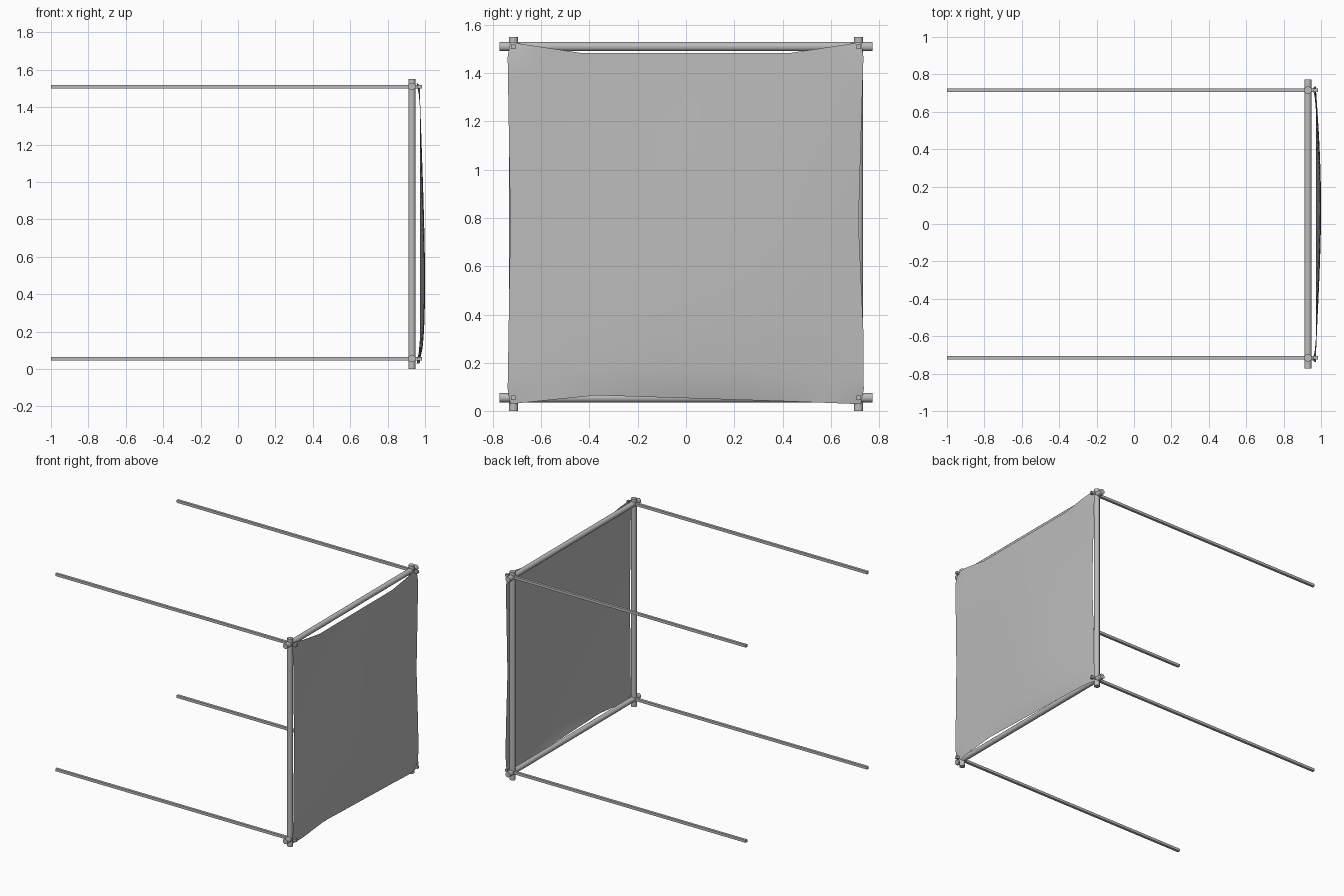
import bpy
import bmesh
import math
from mathutils import Matrix, Vector

if "Cube" in bpy.data.objects:
    bpy.data.objects.remove(bpy.data.objects["Cube"], do_unlink=True)

grey = bpy.data.materials.new("mid grey")
grey.use_nodes = True
grey.diffuse_color = (0.5, 0.5, 0.5, 1)
grey.node_tree.nodes["Principled BSDF"].inputs["Base Color"].default_value = (0.5, 0.5, 0.5, 1)


def finish(name, bm, angle):
    mesh = bpy.data.meshes.new(name)
    bm.to_mesh(mesh)
    bm.free()
    mesh.materials.append(grey)
    obj = bpy.data.objects.new(name, mesh)
    bpy.context.collection.objects.link(obj)
    bpy.ops.object.select_all(action="DESELECT")
    obj.select_set(True)
    bpy.context.view_layer.objects.active = obj
    bpy.ops.object.shade_smooth_by_angle(angle=math.radians(angle))


def bar(name, start, end, width, sides):
    """Straight prism whose flat sides line up with the axes."""
    start, end = Vector(start), Vector(end)
    axis = end - start
    radius = width / 2 / math.cos(math.pi / sides)
    bm = bmesh.new()
    bmesh.ops.create_cone(bm, cap_ends=True, segments=sides, radius1=radius,
                          radius2=radius, depth=axis.length)
    spin = Matrix.Rotation(math.pi / sides, 4, "Z")
    turn = Vector((0, 0, 1)).rotation_difference(axis).to_matrix().to_4x4()
    bm.transform(Matrix.Translation((start + end) / 2) @ turn @ spin)
    finish(name, bm, 50)


def along(points, t):
    """Piecewise linear lookup."""
    for (a, va), (b, vb) in zip(points, points[1:]):
        if t <= b:
            return va + (vb - va) * (t - a) / (b - a)
    return points[-1][1]


# Frame tubes and long rods
POST_X, SIDE, LOW, HIGH = 0.93, 0.715, 0.055, 1.51
for side, y in (("front", -SIDE), ("back", SIDE)):
    bar(side + "_post", (POST_X, y, 0), (POST_X, y, 1.55), 0.038, 8)
    for level, z in (("lower", LOW), ("upper", HIGH)):
        bar(f"{side}_{level}_rod", (-1, y, z), (0.985, y, z), 0.019, 4)
for level, z in (("lower", LOW), ("upper", HIGH)):
    bar(level + "_crossbar", (POST_X, -0.772, z), (POST_X, 0.772, z), 0.038, 8)

# Stretched cloth with slack edges and a low belly
TOP = [(0, 1.53), (0.21, 1.483), (0.79, 1.483), (1, 1.53)]
BOTTOM = [(0, 0.028), (0.25, 0.065), (0.79, 0.04), (1, 0.028)]
FRONT = [(0, -0.74), (0.5, -0.728), (1, -0.74)]
BACK = [(0, 0.737), (0.2, 0.735), (0.5, 0.715), (1, 0.737)]
N = 24
bm = bmesh.new()
rows = []
for j in range(N + 1):
    t = j / N
    row = []
    for i in range(N + 1):
        s = i / N
        y = along(FRONT, t) * (1 - s) + along(BACK, t) * s
        z = along(BOTTOM, s) * (1 - t) + along(TOP, s) * t
        belly = math.sin(math.pi * s ** 1.2) * math.sin(math.pi * t ** 0.55)
        corner = max(0, abs(2 * s - 1) + abs(2 * t - 1) - 1.88) / 0.12
        x = 0.972 + 0.028 * belly - 0.017 * corner
        if i in (0, N) and j in (0, N):
            y -= math.copysign(0.012, y)
        row.append(bm.verts.new((x, y, z)))
    rows.append(row)
for a, b in zip(rows, rows[1:]):
    for i in range(N):
        bm.faces.new((a[i], a[i + 1], b[i + 1], b[i]))
finish("cloth_panel", bm, 40)
